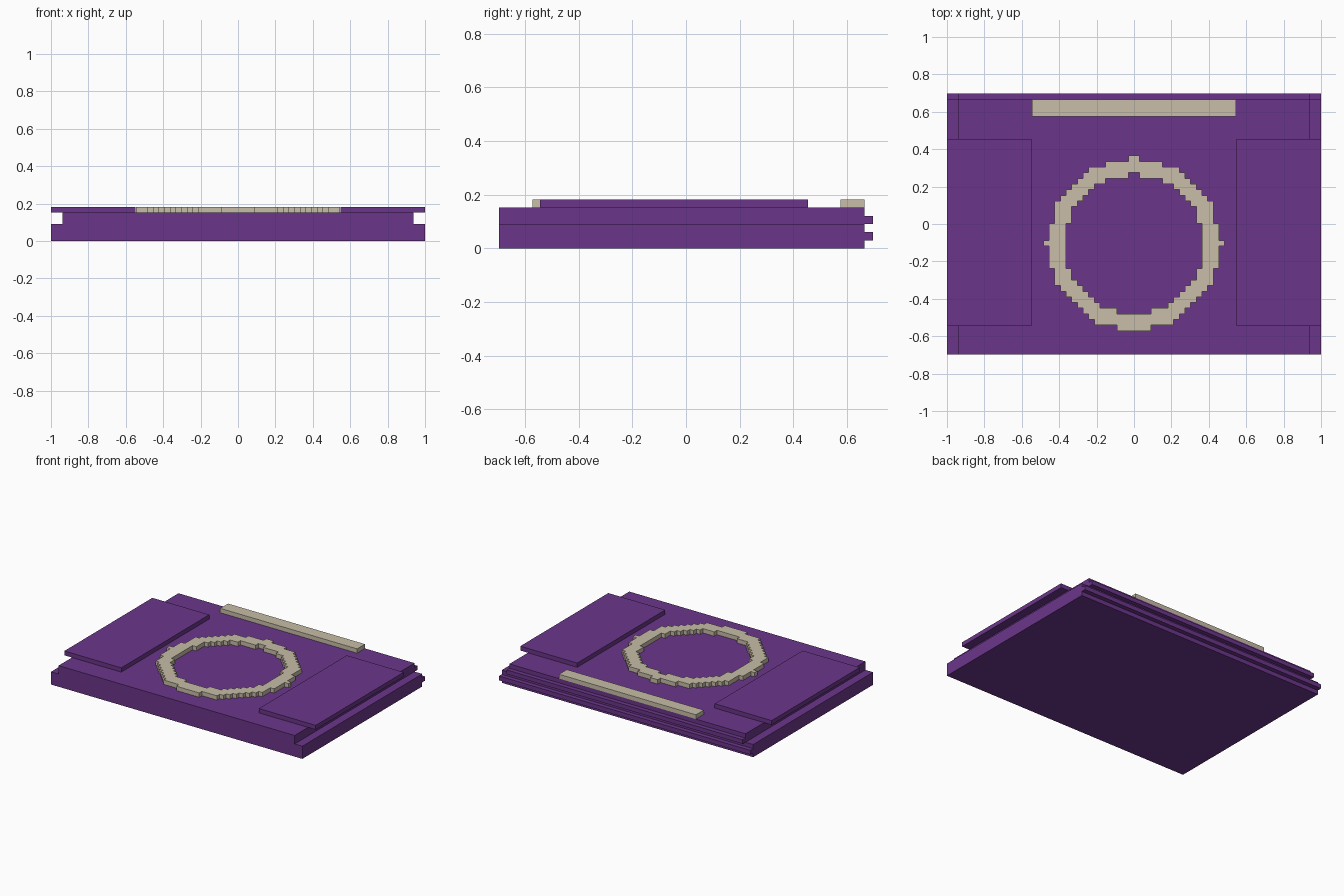
import bpy, bmesh

if "Cube" in bpy.data.objects:
    bpy.data.objects.remove(bpy.data.objects["Cube"])


def material(name, rgb):
    m = bpy.data.materials.new(name)
    m.diffuse_color = (*rgb, 1)
    m.use_nodes = True
    m.node_tree.nodes["Principled BSDF"].inputs["Base Color"].default_value = m.diffuse_color
    return m


PURPLE = material("purple", (0.147, 0.036, 0.254))
BEIGE = material("beige", (0.578, 0.515, 0.392))


def finish(name, bm, mat):
    me = bpy.data.meshes.new(name)
    bm.to_mesh(me)
    bm.free()
    me.materials.append(mat)
    bpy.context.collection.objects.link(bpy.data.objects.new(name, me))


def box(name, x, y, z, mat):
    bm = bmesh.new()
    bmesh.ops.create_cube(bm, size=1)
    for v in bm.verts:
        v.co = [a + (c + 0.5) * (b - a) for c, (a, b) in zip(v.co, (x, y, z))]
    finish(name, bm, mat)


DECK, TOP = 0.152, 0.183
BACK = 0.665

# Stepped body
box("base_slab", (-1, 1), (-0.697, BACK), (0, 0.091), PURPLE)
box("upper_slab", (-0.939, 0.939), (-0.697, BACK), (0.091, DECK), PURPLE)

# Ribs along the back edge
box("lower_back_rib", (-1, 1), (BACK, 0.697), (0.03, 0.061), PURPLE)
box("upper_back_rib", (-0.939, 0.939), (BACK, 0.697), (0.091, 0.121), PURPLE)

# Side plates overhanging the upper slab
for side, x in (("left", (-1, -0.547)), ("right", (0.547, 1))):
    box(side + "_side_plate", x, (-0.545, 0.455), (DECK, TOP), PURPLE)

# Raised bar near the back
box("back_bar", (-0.545, 0.545), (0.576, BACK), (DECK, TOP), BEIGE)

# Blocky ring: half widths in cells of the outline and the hole, row by row from the back
CELL = 0.0303
outer = [1, 5, 8, 9, 10, 11, 12, 13] + [14] * 4 + [15] * 3 + [16] + [15] * 4 \
    + [14] * 3 + [13, 12, 11, 10, 9, 8, 7, 3]
inner = [0, 0, 0, 1, 5, 7, 8, 9, 10] + [11] * 3 + [12] * 8 \
    + [11, 11, 10, 9, 8, 7, 6, 3, 0, 0, 0]

bm = bmesh.new()
y0 = 0.365
for row, (out, hole) in enumerate(zip(outer, inner)):
    ya, yb = y0 - (row + 1) * 0.0302, y0 - row * 0.0302
    for i in range(-out, out):
        if -hole <= i < hole:
            continue
        xa, xb = i * CELL, (i + 1) * CELL
        bm.faces.new([bm.verts.new((x, y, DECK))
                      for x, y in ((xa, ya), (xb, ya), (xb, yb), (xa, yb))])
bmesh.ops.remove_doubles(bm, verts=bm.verts, dist=0.001)
ext = bmesh.ops.extrude_face_region(bm, geom=list(bm.faces), use_keep_orig=True)
top = [g for g in ext["geom"] if isinstance(g, bmesh.types.BMVert)]
bmesh.ops.translate(bm, verts=top, vec=(0, 0, TOP - DECK))
bmesh.ops.recalc_face_normals(bm, faces=bm.faces)
finish("blocky_ring", bm, BEIGE)
